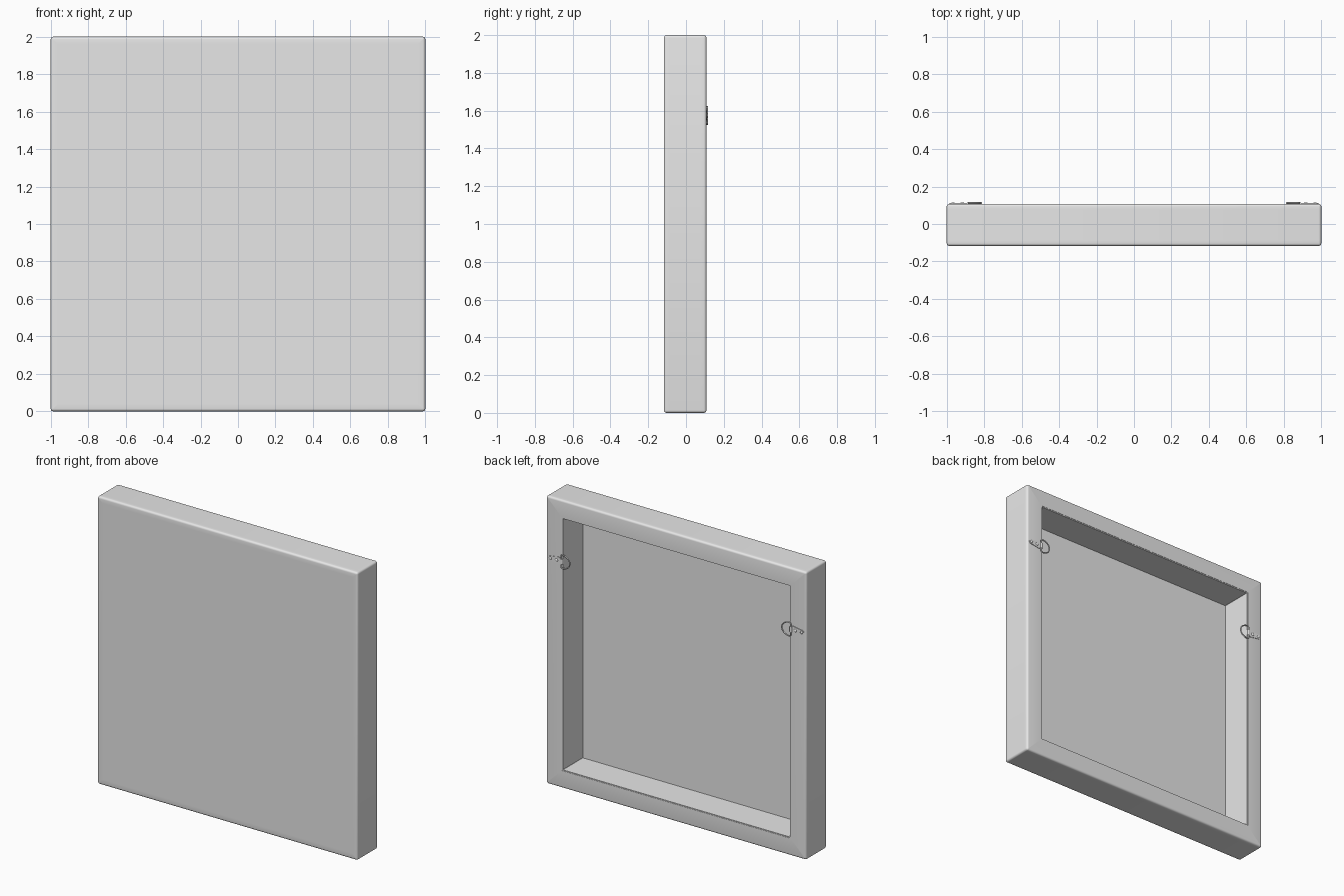
import bpy, bmesh, math

if "Cube" in bpy.data.objects:
    bpy.data.objects.remove(bpy.data.objects["Cube"])

grey = bpy.data.materials.new("plain grey")
grey.diffuse_color = (0.8, 0.8, 0.8, 1)
grey.use_nodes = True
grey.node_tree.nodes["Principled BSDF"].inputs["Base Color"].default_value = grey.diffuse_color


def finish(name, bm, angle=40):
    bmesh.ops.recalc_face_normals(bm, faces=bm.faces)
    me = bpy.data.meshes.new(name)
    bm.to_mesh(me)
    bm.free()
    ob = bpy.data.objects.new(name, me)
    bpy.context.collection.objects.link(ob)
    me.materials.append(grey)
    bpy.ops.object.select_all(action='DESELECT')
    ob.select_set(True)
    bpy.context.view_layer.objects.active = ob
    bpy.ops.object.shade_smooth_by_angle(angle=math.radians(angle))
    return ob


def square_ring(bm, half, y, r, segs=4):
    """Square outline around z = 1 with rounded corners."""
    ring = []
    for q in range(4):
        cx = (half - r) * (1 if q in (0, 3) else -1)
        cz = (half - r) * (1 if q in (0, 1) else -1)
        for i in range(segs + 1):
            a = math.pi / 2 * (q + i / segs)
            ring.append(bm.verts.new((cx + r * math.cos(a), y, 1 + cz + r * math.sin(a))))
    return ring


def bridge(bm, rings, closed=False):
    n = len(rings[0])
    pairs = list(zip(rings, rings[1:])) + ([(rings[-1], rings[0])] if closed else [])
    for a, b in pairs:
        for i in range(n):
            j = (i + 1) % n
            bm.faces.new((a[i], a[j], b[j], b[i]))


F, B, R = -0.117, 0.108, 0.014  # front plane, back plane, edge radius

# canvas: front panel, wrapped sides, folded back strip, inside of the panel
bm = bmesh.new()
prof = [(0.96, F)]
prof += [(1 - R + R * math.sin(t), F + R - R * math.cos(t))
         for t in (math.pi / 8 * i for i in range(5))]
prof += [(1.0, F + 0.03), (1.0, B - 0.03)]
prof += [(1 - R + R * math.cos(t), B - R + R * math.sin(t))
         for t in (math.pi / 8 * i for i in range(5))]
prof += [(0.88, B - 0.001), (0.88, F + 0.004)]
rings = [square_ring(bm, h, y, max(0.004, R - (1 - h)) if h > 0.97 else 0.002)
         for h, y in prof]
bridge(bm, rings)
bm.faces.new(rings[0])
bm.faces.new(rings[-1])
finish("canvas", bm)

# stretcher frame: wooden inner walls showing just inside the fold
bm = bmesh.new()
bridge(bm, [square_ring(bm, h, y, 0.001, 1) for h, y in
            [(0.873, F + 0.002), (0.873, B - 0.003), (0.885, B - 0.003), (0.885, F + 0.002)]],
       closed=True)
finish("stretcher_frame", bm, 30)


def tube(bm, pts, r, n=8):
    """Closed round wire through flat points in the xz plane."""
    loops = []
    for k, (x, y, z) in enumerate(pts):
        p, q = pts[k - 1], pts[(k + 1) % len(pts)]
        dx, dz = q[0] - p[0], q[2] - p[2]
        d = math.hypot(dx, dz)
        nx, nz = dz / d, -dx / d
        loops.append([bm.verts.new((x + nx * r * math.cos(a), y + r * math.sin(a),
                                    z + nz * r * math.cos(a)))
                      for a in (2 * math.pi * i / n for i in range(n))])
    bridge(bm, loops, closed=True)


def disc(bm, x, z, rad, y0, y1, top):
    """Low screw head."""
    loops = [[bm.verts.new((x + s * math.cos(a), y, z + s * math.sin(a)))
              for a in (2 * math.pi * i / 16 for i in range(16))]
             for s, y in ((rad, y0), (rad * 0.9, (y0 + y1) / 2), (rad * top, y1))]
    bridge(bm, loops)
    bm.faces.new(loops[-1])


Z = 1.575
for side, label in ((1, "left"), (-1, "right")):
    # strap plate, tapered towards the outer end
    bm = bmesh.new()
    outline = [(0.872, -0.018), (0.872, 0.018), (0.905, 0.026), (0.93, 0.021)]
    outline += [(0.968 + 0.016 * math.cos(a), 0.016 * math.sin(a))
                for a in (math.pi / 2 - math.pi * i / 8 for i in range(9))]
    outline += [(0.93, -0.021), (0.905, -0.026)]
    lo, hi = ([bm.verts.new((side * x, y, Z + z)) for x, z in outline]
              for y in (B - 0.002, B + 0.003))
    bridge(bm, [lo, hi])
    bm.faces.new(hi)
    bm.faces.new(lo)
    finish("hanger_plate_" + label, bm, 30)

    # screws
    bm = bmesh.new()
    for x, rad in ((0.966, 0.010), (0.918, 0.011)):
        disc(bm, side * x, Z, rad, B + 0.002, B + 0.008, 0.5)
    finish("hanger_screws_" + label, bm)

    # rolled sleeve holding the ring
    bm = bmesh.new()
    ends = [[bm.verts.new((side * 0.882 + 0.010 * math.cos(a), B + 0.002 + 0.007 * math.sin(a), z))
             for a in (2 * math.pi * i / 12 for i in range(12))] for z in (Z - 0.018, Z + 0.018)]
    bridge(bm, ends)
    for e in ends:
        bm.faces.new(e)
    finish("hanger_sleeve_" + label, bm)

    # D shaped ring, straight bar inside the sleeve
    bm = bmesh.new()
    pts = [(side * (0.875 - 0.06 * math.cos(a)), B + 0.004, Z + 0.047 * math.sin(a))
           for a in (math.pi * (i / 20 - 0.5) for i in range(21))]
    pts += [(side * 0.883, B + 0.004, Z + z) for z in (0.04, 0, -0.04)]
    tube(bm, pts, 0.0045)
    finish("hanger_ring_" + label, bm, 60)
